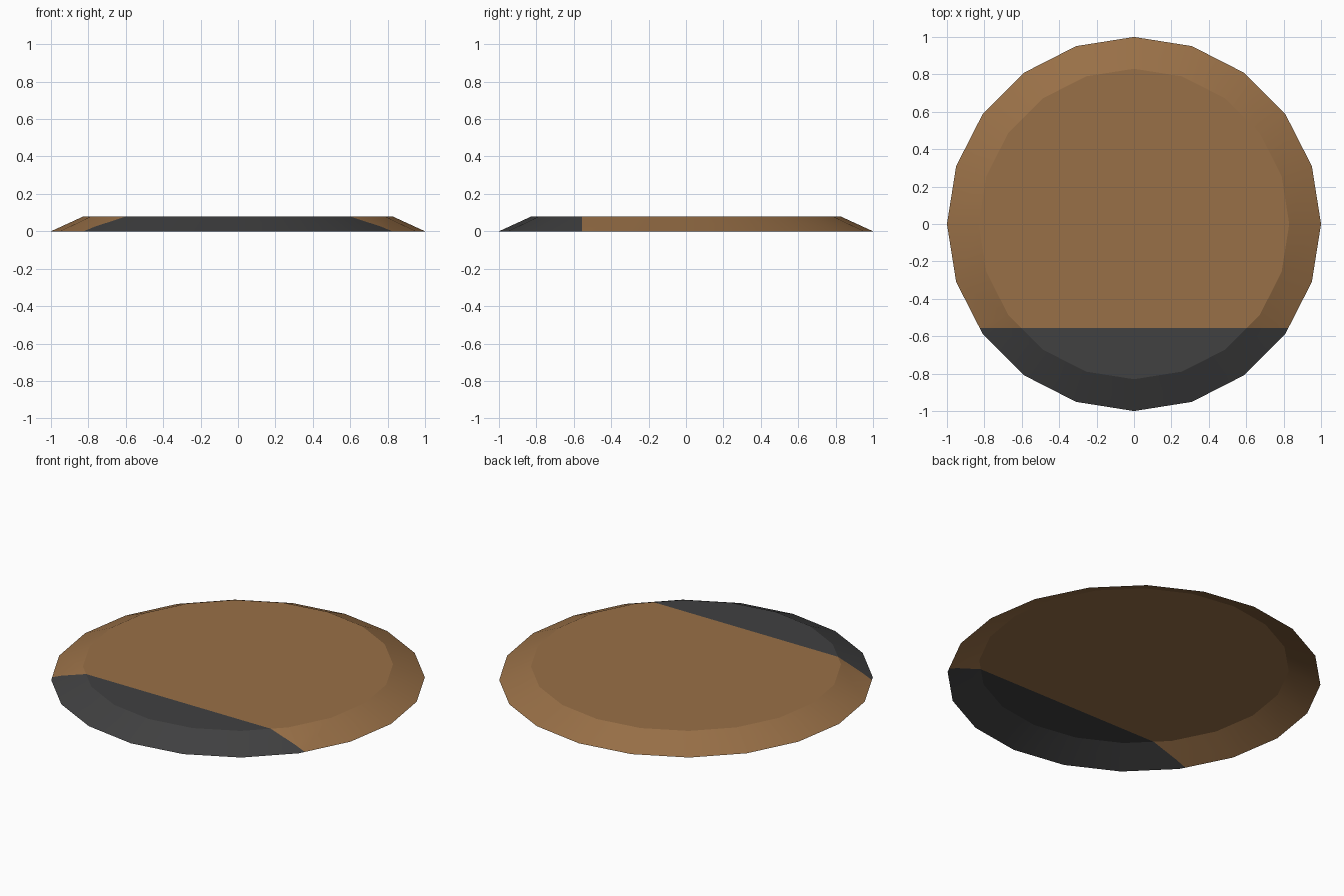
import bpy, bmesh, math

if "Cube" in bpy.data.objects:
    bpy.data.objects.remove(bpy.data.objects["Cube"])

SIDES, R_BASE, R_TOP, HEIGHT, SPLIT_Y = 20, 1.0, 0.83, 0.078, -0.556


def material(name, rgb):
    m = bpy.data.materials.new(name)
    m.diffuse_color = (*rgb, 1.0)
    m.use_nodes = True
    m.node_tree.nodes["Principled BSDF"].inputs["Base Color"].default_value = m.diffuse_color
    return m


brown = material("tan_brown", (0.318, 0.162, 0.063))
black = material("charcoal", (0.052, 0.052, 0.053))

# Shallow bevelled disc, open underneath
bm = bmesh.new()
bmesh.ops.create_cone(bm, cap_ends=True, segments=SIDES,
                      radius1=R_BASE, radius2=R_TOP, depth=HEIGHT)
bmesh.ops.translate(bm, verts=bm.verts, vec=(0, 0, HEIGHT / 2))
bottom = [f for f in bm.faces if f.normal.z < -0.9]
bmesh.ops.delete(bm, geom=bottom, context='FACES_ONLY')

# Straight colour line across the front
bmesh.ops.bisect_plane(bm, geom=bm.verts[:] + bm.edges[:] + bm.faces[:],
                       plane_co=(0, SPLIT_Y, 0), plane_no=(0, 1, 0))
for f in bm.faces:
    f.material_index = 1 if f.calc_center_median().y < SPLIT_Y else 0

mesh = bpy.data.meshes.new("bevelled_disc")
bm.to_mesh(mesh)
bm.free()
mesh.materials.append(brown)
mesh.materials.append(black)
disc = bpy.data.objects.new("bevelled_disc", mesh)
bpy.context.collection.objects.link(disc)

# Smooth around the sloped rim, crisp edge at the flat top
bpy.context.view_layer.objects.active = disc
disc.select_set(True)
bpy.ops.object.shade_smooth_by_angle(angle=math.radians(15))
